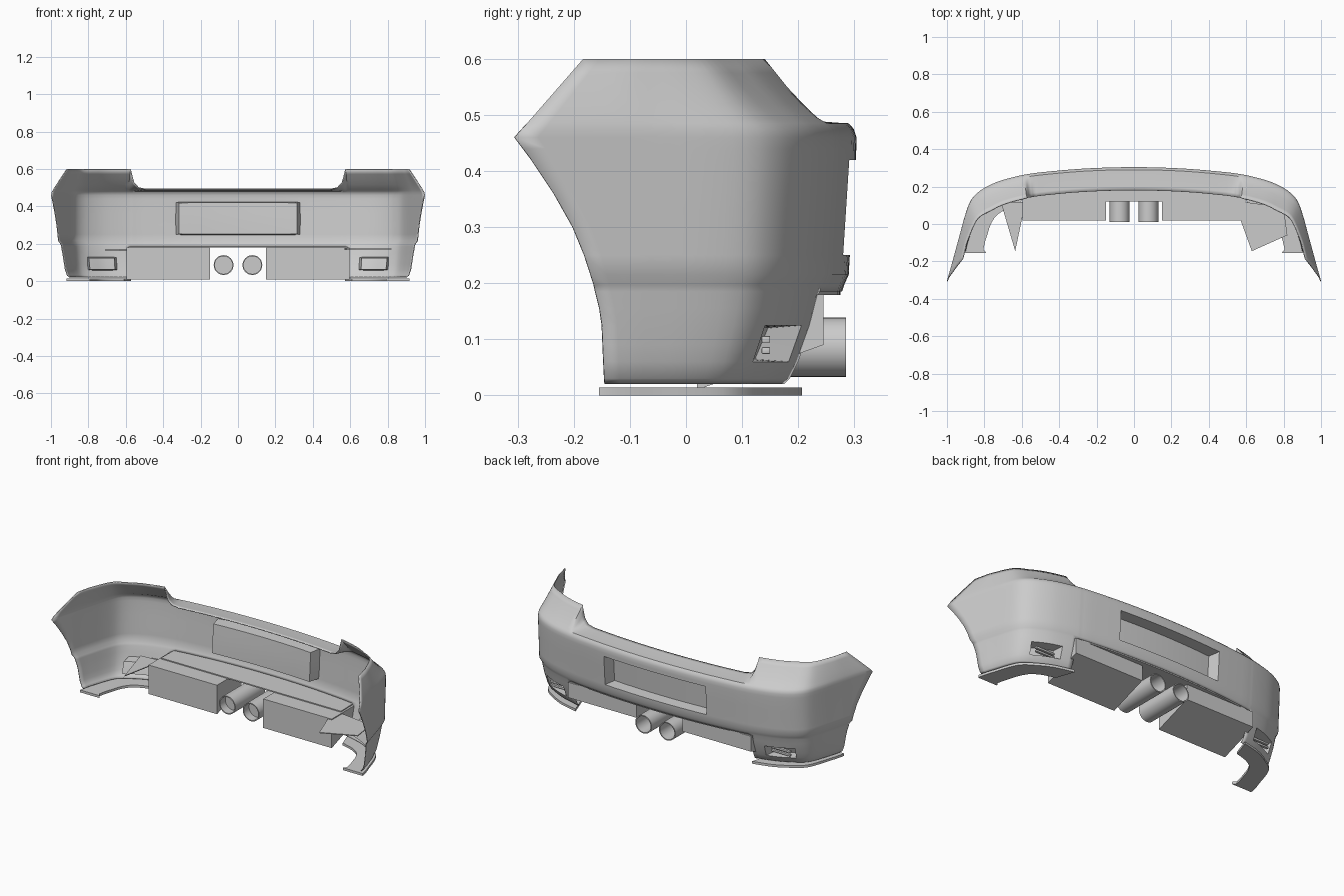
import bpy, bmesh, math
from mathutils import Vector

if "Cube" in bpy.data.objects:
    bpy.data.objects.remove(bpy.data.objects["Cube"])


def finish(name, bm, angle=35):
    me = bpy.data.meshes.new(name)
    bm.to_mesh(me)
    bm.free()
    ob = bpy.data.objects.new(name, me)
    bpy.context.collection.objects.link(ob)
    bpy.ops.object.select_all(action='DESELECT')
    ob.select_set(True)
    bpy.context.view_layer.objects.active = ob
    bpy.ops.object.shade_smooth_by_angle(angle=math.radians(angle))
    return ob


def lerp_table(table, v):
    if v <= table[0][0]:
        return table[0][1]
    for (a, p), (b, q) in zip(table, table[1:]):
        if v <= b:
            return p + (q - p) * (v - a) / (b - a)
    return table[-1][1]


def smooth_curve(pts, sub):
    """Chord-length Hermite curve that keeps the control points."""
    P = [Vector(p) for p in pts]
    t = [0]
    for a, b in zip(P, P[1:]):
        t.append(t[-1] + (b - a).length)
    n = len(P)
    M = [(P[min(i + 1, n - 1)] - P[max(i - 1, 0)]) /
         (t[min(i + 1, n - 1)] - t[max(i - 1, 0)]) for i in range(n)]
    M[0] = Vector((1, 0))
    out = []
    for i in range(n - 1):
        h = t[i + 1] - t[i]
        for k in range(sub):
            s = k / sub
            out.append(P[i] * (2*s**3 - 3*s*s + 1) + M[i] * h * (s**3 - 2*s*s + s)
                       + P[i + 1] * (3*s*s - 2*s**3) + M[i + 1] * h * (s**3 - s*s))
    return out + [P[-1]]


def prism(name, outline, axis, lo, hi, bevel=0):
    """Extrude an outline: axis 'z' takes (x, y), axis 'x' takes (y, z)."""
    bm = bmesh.new()
    mk = (lambda a, b, c: (a, b, c)) if axis == 'z' else (lambda a, b, c: (c, a, b))
    f = bm.faces.new([bm.verts.new(mk(a, b, lo)) for a, b in outline])
    r = bmesh.ops.extrude_face_region(bm, geom=[f])
    d = Vector(mk(0, 0, hi - lo))
    bmesh.ops.translate(bm, vec=d, verts=[v for v in r['geom'] if isinstance(v, bmesh.types.BMVert)])
    bmesh.ops.recalc_face_normals(bm, faces=bm.faces)
    if bevel:
        bmesh.ops.bevel(bm, geom=bm.edges[:], offset=bevel, segments=2, affect='EDGES', profile=0.5)
    return finish(name, bm)


# Bumper plan outline and height-dependent tapers
plan = smooth_curve([(0, .31), (.165, .307), (.33, .298), (.5, .282), (.54, .277), (.565, .273),
                     (.585, .27), (.66, .253), (.74, .228), (.82, .186), (.87, .135),
                     (.9, .06), (.93, -.05), (.965, -.18), (1, -.305)], 3)
by_y = [(p.y, p.x) for p in reversed(plan)]
rows = [.02, .03, .06, .09, .125, .155, .185, .197, .215, .25, .3, .36, .42, .44, .46, .475,
        .485, .495, .52, .55, .575, .6]
inset_x = [(.02, .06), (.03, .047), (.06, .035), (.125, .024), (.197, .014), (.215, 0),
           (.475, 0), (.495, .006), (.55, .03), (.6, .055)]
inset_y = [(.02, .095), (.03, .085), (.06, .07), (.125, .047), (.185, .032), (.197, .028),
           (.215, .02), (.25, .018), (.42, .007), (.46, .006), (.475, .011), (.485, .02),
           (.495, .036), (.52, .062), (.55, .09), (.6, .13)]
front_y = [(.02, -.145), (.14, -.15), (.2, -.165), (.28, -.19), (.36, -.235), (.42, -.275),
           (.46, -.305), (.6, -.183)]
top_lift = [(.5, .08), (.54, .15), (.565, .38), (.585, 1)]


def shell_point(p, z):
    x, y = p
    if y < .135:
        y = .135 + (.135 - y) / .44 * (lerp_table(front_y, z) - .135)
        x = lerp_table(by_y, y)
    w = min(1, max(0, (y + .1) / .3))
    h = z if z < .485 else .485 + (z - .485) * lerp_table(top_lift, p[0])
    return Vector((x - lerp_table(inset_x, z) * x**3, y - lerp_table(inset_y, z) * w, h))


# Bumper shell with plate recess and fog light recesses
bm = bmesh.new()
cols = [(-1, p) for p in reversed(plan[1:])] + [(1, p) for p in plan]
grid = []
for s, p in cols:
    pts = [shell_point(p, z) for z in rows]
    grid.append([bm.verts.new((s * q.x, q.y, q.z)) for q in pts])
plate, fogs = [], {-1: [], 1: []}
for i in range(len(cols) - 1):
    xm = (cols[i][0] * cols[i][1].x + cols[i + 1][0] * cols[i + 1][1].x) / 2
    for j in range(len(rows) - 1):
        zm = (rows[j] + rows[j + 1]) / 2
        if zm < .185 and abs(xm) < .585:
            continue
        f = bm.faces.new((grid[i][j], grid[i][j + 1], grid[i + 1][j + 1], grid[i + 1][j]))
        if abs(xm) < .33 and .25 < zm < .42:
            plate.append(f)
        if .66 < abs(xm) < .82 and .06 < zm < .125:
            fogs[1 if xm > 0 else -1].append(f)
for faces, depth, k in ((plate, .065, .95), (fogs[-1], .06, .85), (fogs[1], .06, .85)):
    r = bmesh.ops.extrude_face_region(bm, geom=faces)
    vs = [v for v in r['geom'] if isinstance(v, bmesh.types.BMVert)]
    bmesh.ops.delete(bm, geom=[f for f in faces if f.is_valid], context='FACES')
    c = sum((v.co for v in vs), Vector()) / len(vs)
    for v in vs:
        v.co = Vector((c.x + (v.co.x - c.x) * k, v.co.y - depth, c.z + (v.co.z - c.z) * k))
bmesh.ops.delete(bm, geom=[v for v in bm.verts if not v.link_faces], context='VERTS')
shell = finish("bumper_shell", bm)
m = shell.modifiers.new("thickness", 'SOLIDIFY')
m.thickness, m.offset = .005, -1

# Flat closing panel under the centre section
rear = [shell_point(p, .185) for p in plan if p.x < .59]
edge = [(-q.x, q.y - .003) for q in reversed(rear[1:])] + [(q.x, q.y - .003) for q in rear]
prism("under_panel", edge + [(.585, .12), (-.585, .12)], 'z', .179, .186)

# Inner brackets, different on each side
prism("left_bracket", [(-.71, .11), (-.635, -.145), (-.58, .12)], 'z', .165, .17)
prism("right_bracket", [(.57, .12), (.57, .02), (.63, -.145), (.82, -.06), (.8, .09)], 'z', .17, .175)

for s, side in ((-1, "left"), (1, "right")):
    # Diffuser box with a sloping underside
    a, b = sorted((s * .15, s * .595))
    prism(side + "_diffuser_box", [(.02, .01), (.245, .09), (.245, .18), (.02, .18)], 'x', a, b)

    # Corner splitter plate
    outer = [shell_point(p, .02) for p in plan if p.x > .58]
    out = [(s * (q.x + .014 * max(0, (q.x - .6) / .3)),
            q.y + .032 * min(1, max(0, (q.y + .05) / .2))) for q in outer]
    out.append((s * out[-1][0] * s, -.155))
    inner = smooth_curve([(.79, -.155), (.782, -.05), (.745, .035), (.69, .075), (.61, .1)], 3)
    prism(side + "_splitter", out + [(s * q.x, q.y) for q in inner], 'z', 0, .014)

    # Fog light bars
    for n, z in enumerate((.08, .1)):
        c = s * .72
        prism(f"{side}_fog_bar_{n}", [(.135, z - .006), (.15, z - .006), (.15, z + .006), (.135, z + .006)],
              'x', c - .06, c + .06, .002)

    # Exhaust pipe, hollow at the ends
    bm = bmesh.new()
    prof = [(0, .06), (.047, .06), (.047, .01), (.053, .01), (.053, .285), (.047, .285), (.047, .1), (0, .1)]
    vs = [bm.verts.new((r, y, 0)) for r, y in prof]
    es = [bm.edges.new(e) for e in zip(vs, vs[1:])]
    bmesh.ops.spin(bm, geom=vs + es, cent=(0, 0, 0), axis=(0, 1, 0), angle=math.tau, steps=32)
    bmesh.ops.remove_doubles(bm, verts=bm.verts, dist=1e-5)
    bmesh.ops.recalc_face_normals(bm, faces=bm.faces)
    finish(side + "_exhaust", bm).location = (s * .077, 0, .086)
